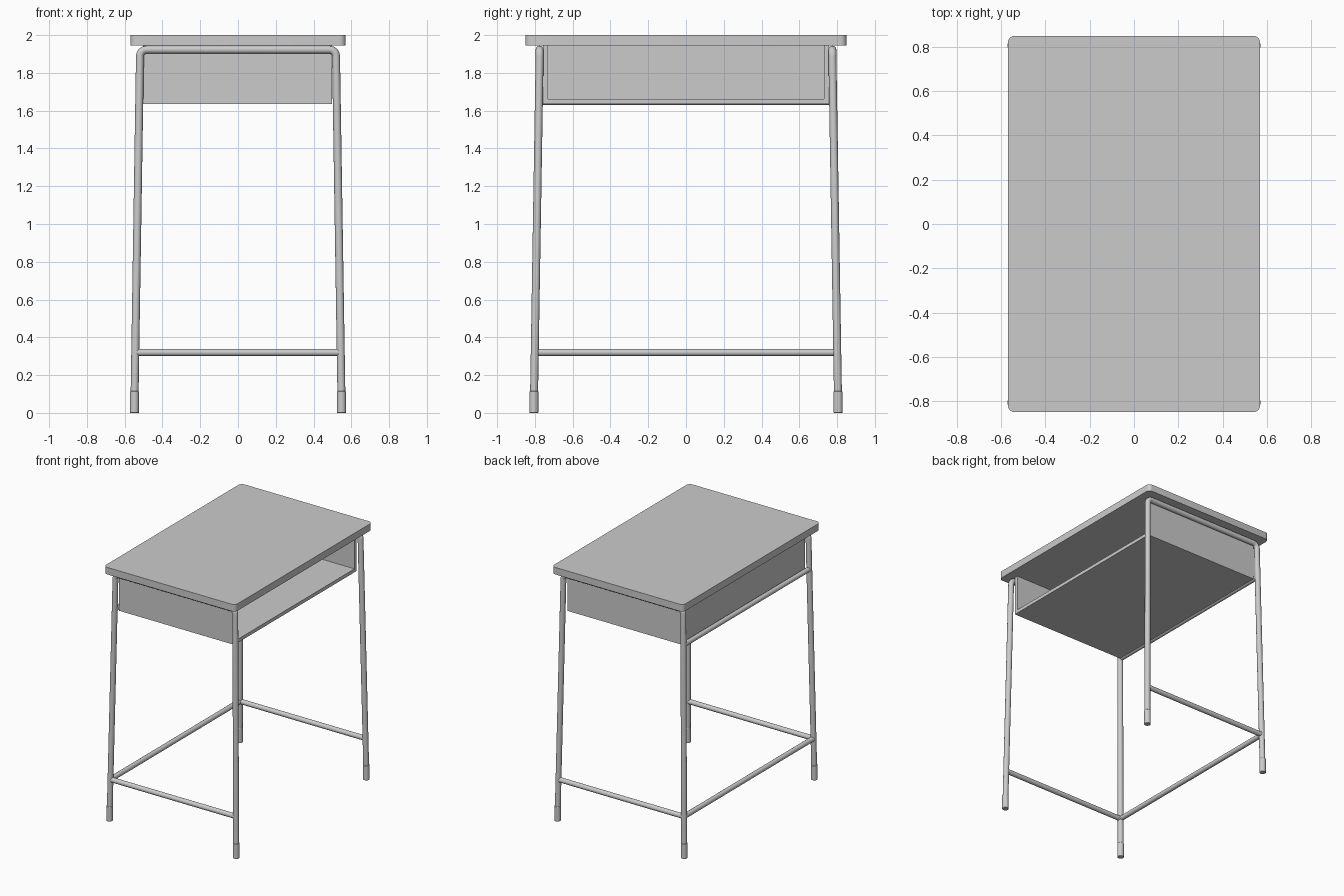
import bpy, bmesh, math
from mathutils import Vector

if "Cube" in bpy.data.objects:
    bpy.data.objects.remove(bpy.data.objects["Cube"])

ARCH_Z = 1.923   # centre line height of the bent tube under the top
TUBE_R = 0.021


def leg_point(sx, sy, z):
    """Centre of a splayed leg at height z."""
    t = z / ARCH_Z
    return Vector((sx * (0.549 - 0.030 * t), sy * (0.806 - 0.031 * t), z))


def finish(obj, angle=40):
    bpy.ops.object.select_all(action='DESELECT')
    obj.select_set(True)
    bpy.context.view_layer.objects.active = obj
    bpy.ops.object.shade_smooth_by_angle(angle=math.radians(angle))


def tube(name, points, radius):
    """Round capped tube along a list of points."""
    curve = bpy.data.curves.new(name, 'CURVE')
    curve.dimensions = '3D'
    curve.bevel_depth = radius
    curve.bevel_resolution = 6
    curve.use_fill_caps = True
    spline = curve.splines.new('POLY')
    spline.points.add(len(points) - 1)
    for p, co in zip(spline.points, points):
        p.co = (*co, 1)
    obj = bpy.data.objects.new(name, curve)
    bpy.context.collection.objects.link(obj)
    bpy.ops.object.select_all(action='DESELECT')
    obj.select_set(True)
    bpy.context.view_layer.objects.active = obj
    bpy.ops.object.convert(target='MESH')
    finish(bpy.context.object)


def box(name, lo, hi, corner=0.0):
    """Box between two corners, optionally with rounded vertical edges."""
    lo, hi = Vector(lo), Vector(hi)
    bm = bmesh.new()
    bmesh.ops.create_cube(bm, size=1)
    for v in bm.verts:
        v.co = (lo + hi) / 2 + v.co * (hi - lo)
    if corner:
        upright = [e for e in bm.edges
                   if abs(e.verts[0].co.z - e.verts[1].co.z) > 0.01]
        bmesh.ops.bevel(bm, geom=upright, offset=corner, segments=6,
                        profile=0.5, affect='EDGES')
    mesh = bpy.data.meshes.new(name)
    bm.to_mesh(mesh)
    bm.free()
    obj = bpy.data.objects.new(name, mesh)
    bpy.context.collection.objects.link(obj)
    return obj


# Desk top
finish(box("desk_top", (-0.57, -0.85, 1.945), (0.57, 0.85, 2.0), 0.032))

# Book tray, open on the +x side: U section seen along x, plus a back panel
profile = [(-0.757, 1.945), (-0.757, 1.635), (0.757, 1.635), (0.757, 1.945),
           (0.73, 1.945), (0.73, 1.662), (-0.73, 1.662), (-0.73, 1.945)]
bm = bmesh.new()
face = bm.faces.new([bm.verts.new((-0.502, y, z)) for y, z in profile])
ext = bmesh.ops.extrude_face_region(bm, geom=[face])
for v in ext["geom"]:
    if isinstance(v, bmesh.types.BMVert):
        v.co.x = 0.498
bmesh.ops.recalc_face_normals(bm, faces=bm.faces)
mesh = bpy.data.meshes.new("book_tray")
bm.to_mesh(mesh)
bm.free()
bpy.context.collection.objects.link(bpy.data.objects.new("book_tray", mesh))
box("tray_back_panel", (-0.502, -0.73, 1.662), (-0.475, 0.73, 1.945))

# Bent leg frames and their foot crossbars
for sy, side in ((-1, "front"), (1, "back")):
    bend = 0.035
    path = [leg_point(-1, sy, 0.02)]
    top = leg_point(1, sy, ARCH_Z)
    for sx, start in ((-1, 180), (1, 90)):
        for i in range(7):
            a = math.radians(start - 15 * i)
            path.append((sx * (top.x - bend) + bend * math.cos(a), top.y,
                         ARCH_Z - bend + bend * math.sin(a)))
    path.append(leg_point(1, sy, 0.02))
    tube(side + "_leg_frame", path, TUBE_R)
    tube(side + "_crossbar",
         [leg_point(-1, sy, 0.32), leg_point(1, sy, 0.32)], 0.019)

# Long bars on the closed side: foot rest and tray support
for name, z in (("foot_rest", 0.32), ("tray_support_bar", 1.65)):
    tube(name, [leg_point(-1, -1, z), leg_point(-1, 1, z)], 0.019)

# Rubber feet
for sx in (-1, 1):
    for sy in (-1, 1):
        loc = leg_point(sx, sy, 0.0575)
        bpy.ops.mesh.primitive_cylinder_add(vertices=24, radius=0.024,
                                            depth=0.115, location=loc)
        foot = bpy.context.object
        foot.name = "rubber_foot"
        bevel = foot.modifiers.new("soft_edge", 'BEVEL')
        bevel.width = 0.003
        bevel.segments = 2
        bevel.limit_method = 'ANGLE'
        finish(foot)
